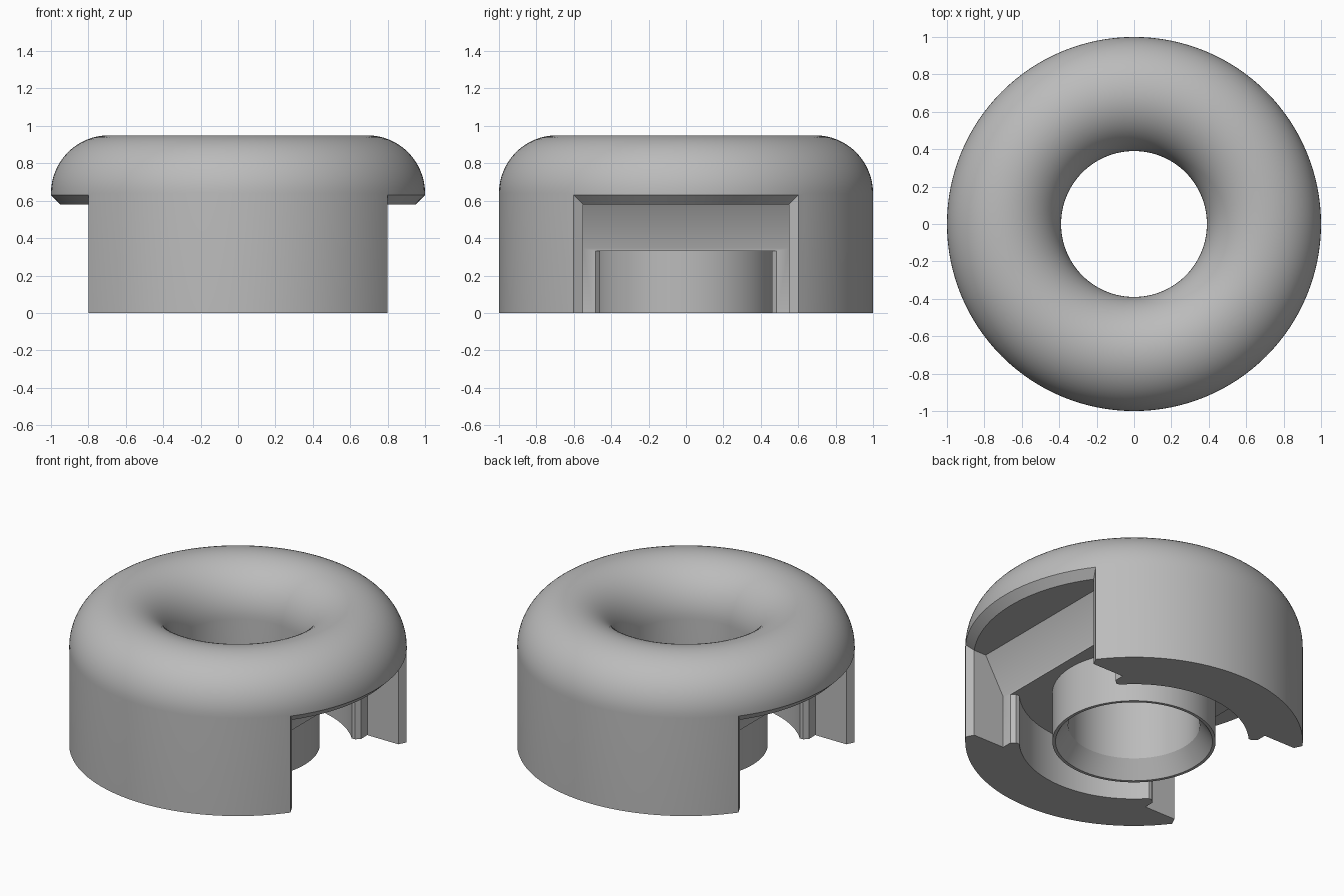
import bpy, bmesh, math

if "Cube" in bpy.data.objects:
    bpy.data.objects.remove(bpy.data.objects["Cube"])

SEG = 128


def new_object(name, bm):
    bmesh.ops.recalc_face_normals(bm, faces=bm.faces)
    mesh = bpy.data.meshes.new(name)
    bm.to_mesh(mesh)
    bm.free()
    obj = bpy.data.objects.new(name, mesh)
    bpy.context.collection.objects.link(obj)
    return obj


def loft(name, rings, closed=False):
    """Skin a row of equal closed loops; cap the ends unless the row closes."""
    bm = bmesh.new()
    rows = [[bm.verts.new(p) for p in ring] for ring in rings]
    n = len(rows[0])
    pairs = list(zip(rows, rows[1:])) + ([(rows[-1], rows[0])] if closed else [])
    for a, b in pairs:
        for i in range(n):
            j = (i + 1) % n
            bm.faces.new((a[i], a[j], b[j], b[i]))
    if not closed:
        bm.faces.new(rows[0])
        bm.faces.new(rows[-1][::-1])
    return new_object(name, bm)


def lathe(name, profile):
    rings = []
    for k in range(SEG):
        a = 2 * math.pi * k / SEG
        rings.append([(r * math.cos(a), r * math.sin(a), z) for r, z in profile])
    return loft(name, rings, closed=True)


def cut(target, cutter):
    mod = target.modifiers.new(cutter.name, 'BOOLEAN')
    mod.operation = 'DIFFERENCE'
    mod.solver = 'EXACT'
    mod.object = cutter
    bpy.context.view_layer.objects.active = target
    bpy.ops.object.modifier_apply(modifier=mod.name)
    bpy.data.objects.remove(cutter, do_unlink=True)


# Ring body: rounded crown, central hole with flared bottom, annular groove below
crown = [(0.69 + 0.31 * math.cos(a), 0.64 + 0.31 * math.sin(a))
         for a in [math.pi / 2 * i / 16 for i in range(17)]]
throat = [(0.69 - 0.30 * math.sin(a), 0.64 + 0.31 * math.cos(a))
          for a in [math.pi / 2 * i / 16 for i in range(1, 17)]]
lower = [(0.39, 0.11), (0.465, 0), (0.484, 0), (0.484, 0.33), (0.68, 0.33), (0.68, 0)]
body = lathe("ring_body", [(1, 0)] + crown + throat + lower)

for s in (1, -1):
    # Side slot with a sloping back wall
    side = [(0.55, -0.1), (0.55, 0.345), (0.685, 0.58), (1.2, 0.58), (1.2, -0.1)]
    cut(body, loft("slot_cutter", [[(s * x, y, z) for x, z in side] for y in (-0.55, 0.55)]))

    # Narrower opening from the slot into the groove
    half = [(0.49, 0.46), (0.525, 0.46), (0.55, 0.485), (0.6, 0.485)]
    plan = half + [(x, -y) for x, y in reversed(half)]
    cut(body, loft("opening_cutter", [[(s * x, y, z) for x, y in plan] for z in (-0.1, 0.33)]))

    # Flared edge following the curved outside wall
    rings = []
    for k in range(33):
        t = k / 16 - 1
        ring = []
        for d, top in ((-0.07, False), (-0.07, True), (0.05, True), (0.05, False)):
            y = t * (0.6 + d)
            x = math.sqrt((1 + d) ** 2 - y * y)
            ring.append((s * x, y, 0.63 + d if top else -0.1))
        rings.append(ring)
    cut(body, loft("flare_cutter", rings))

# Finish
grey = bpy.data.materials.new("light_grey")
grey.diffuse_color = (0.5, 0.5, 0.5, 1)
grey.use_nodes = True
grey.node_tree.nodes["Principled BSDF"].inputs["Base Color"].default_value = grey.diffuse_color
body.data.materials.clear()
body.data.materials.append(grey)
for p in body.data.polygons:
    p.material_index = 0
bpy.context.view_layer.objects.active = body
body.select_set(True)
bpy.ops.object.shade_smooth_by_angle(angle=math.radians(30))
